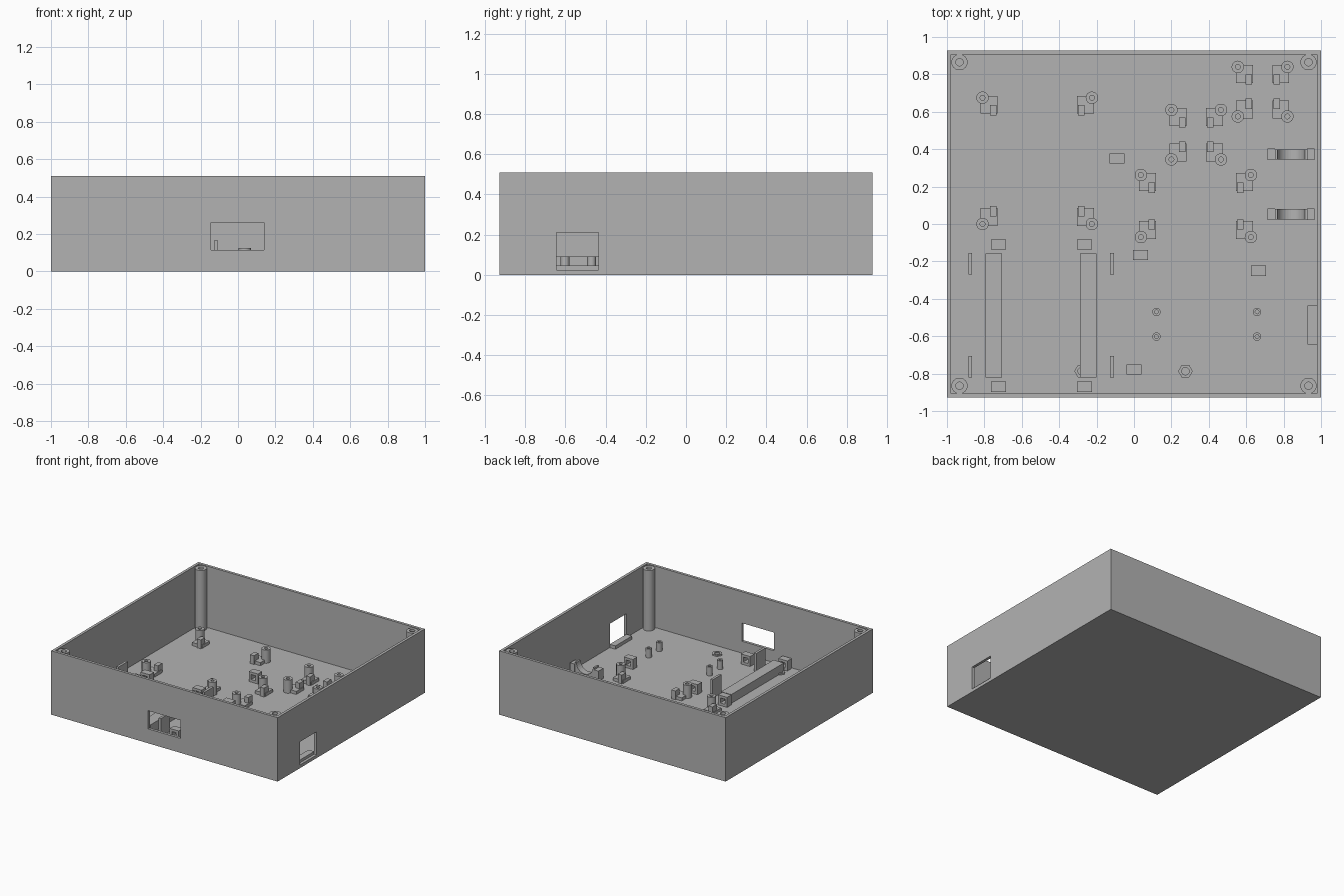
import bpy, bmesh, math
from mathutils import Matrix

if "Cube" in bpy.data.objects:
    bpy.data.objects.remove(bpy.data.objects["Cube"])

grey = bpy.data.materials.new("plain grey")
grey.use_nodes = True
grey.diffuse_color = (0.45, 0.45, 0.45, 1)
grey.node_tree.nodes["Principled BSDF"].inputs["Base Color"].default_value = grey.diffuse_color

FLOOR = 0.02
WALL = 0.022
HX, HY, TOP = 1.0, 0.928, 0.51


def finish(name, bm):
    bmesh.ops.recalc_face_normals(bm, faces=bm.faces)
    mesh = bpy.data.meshes.new(name)
    bm.to_mesh(mesh)
    bm.free()
    mesh.materials.append(grey)
    obj = bpy.data.objects.new(name, mesh)
    bpy.context.collection.objects.link(obj)
    return obj


def boxes(name, spans):
    """One object made of boxes, each given as (x0, x1, y0, y1, z0, z1)."""
    bm = bmesh.new()
    for x0, x1, y0, y1, z0, z1 in spans:
        move = Matrix.Translation(((x0 + x1) / 2, (y0 + y1) / 2, (z0 + z1) / 2))
        size = Matrix.Diagonal((abs(x1 - x0), abs(y1 - y0), z1 - z0, 1))
        bmesh.ops.create_cube(bm, size=1, matrix=move @ size)
    return finish(name, bm)


def tube(name, x, y, radius, hole, z1, hole_z=FLOOR, sides=24, hole_sides=24):
    """Upright post with a blind hole in its top."""
    bm = bmesh.new()

    def ring(r, z, n):
        return [bm.verts.new((x + r * math.cos(math.tau * i / n),
                              y + r * math.sin(math.tau * i / n), z)) for i in range(n)]

    loops = [ring(radius, FLOOR - 0.005, sides), ring(radius, z1, sides),
             ring(hole, z1, hole_sides), ring(hole, hole_z, hole_sides)]
    for a, b in zip(loops, loops[1:]):
        n, m = len(a), len(b)
        step = m // n
        for i in range(n):
            outer = [a[i], a[(i + 1) % n]]
            inner = [b[(i * step + k) % m] for k in range(step, -1, -1)]
            bm.faces.new(outer + inner)
    bm.faces.new(loops[0])
    bm.faces.new(loops[-1])
    obj = finish(name, bm)
    if sides > 6:
        bpy.ops.object.select_all(action='DESELECT')
        obj.select_set(True)
        bpy.context.view_layer.objects.active = obj
        bpy.ops.object.shade_smooth_by_angle(angle=math.radians(35))
    return obj


# Open tray with a front window and a side window
tray = boxes("tray", [(-HX, HX, -HY, HY, 0, TOP)])
cutters = [
    boxes("cavity_cutter", [(-HX + WALL, HX - WALL, -HY + WALL, HY - WALL, FLOOR, 1)]),
    boxes("front_window_cutter", [(-0.145, 0.14, -1, -0.8, 0.115, 0.26)]),
    boxes("side_window_cutter", [(0.9, 1.1, -0.645, -0.435, 0.025, 0.21)]),
]
bpy.context.view_layer.objects.active = tray
for cutter in cutters:
    cutter.hide_render = True
    mod = tray.modifiers.new("cut", 'BOOLEAN')
    mod.operation = 'DIFFERENCE'
    mod.solver = 'EXACT'
    mod.object = cutter
    bpy.ops.object.modifier_apply(modifier=mod.name)
    bpy.data.objects.remove(cutter)

# Ledge inside the side window
boxes("window_ledge", [(0.928, HX - WALL, -0.645, -0.435, FLOOR, 0.047)])

# Tall lid screw posts in the corners
for sx in (-1, 1):
    for sy in (-1, 1):
        tube("corner_post", sx * 0.933, sy * 0.865, 0.043, 0.02, 0.503, 0.4)

# Board mounts: a screw post, a low pad and a stop block at each board corner
boards = [(-0.81, -0.225, 0.0, 0.675), (0.2, 0.465, 0.345, 0.61),
          (0.555, 0.82, 0.575, 0.84), (0.037, 0.625, -0.07, 0.262)]
for x0, x1, y0, y1 in boards:
    for x, u in ((x0, 1), (x1, -1)):
        for y, v in ((y0, 1), (y1, -1)):
            tube("mount_post", x, y, 0.033, 0.013, 0.125, 0.05)
            boxes("mount_pad", [
                (x - u * 0.01, x + u * 0.08, y - v * 0.01, y + v * 0.085, FLOOR, 0.045),
                (x + u * 0.04, x + u * 0.075, y + v * 0.04, y + v * 0.095, FLOOR, 0.09)])

# Small loops for cable ties, open from front to back
loops = [(-0.725, -0.11), (-0.265, -0.11), (-0.725, -0.87), (-0.265, -0.87),
         (-0.09, 0.35), (0.035, -0.165), (0.665, -0.25), (0.0, -0.778)]
for x, y in loops:
    a, b, t = 0.04, 0.027, 0.02
    boxes("tie_loop", [
        (x - a, x - a + t, y - b, y + b, FLOOR, 0.1),
        (x + a - t, x + a, y - b, y + b, FLOOR, 0.1),
        (x - a + t, x + a - t, y - b, y + b, FLOOR, 0.04),
        (x - a + t, x + a - t, y - b, y + b, 0.08, 0.1)])

# Long rails and the upright guide plates beside them
for x in (-0.75, -0.245):
    boxes("rail", [(x - 0.045, x + 0.045, -0.82, -0.158, FLOOR, 0.09)])
for x in (-0.875, -0.117):
    for y in (-0.212, -0.763):
        boxes("guide_plate", [(x - 0.01, x + 0.01, y - 0.057, y + 0.057, FLOOR, 0.165)])

# Small standoffs and low hexagonal bosses
for x in (0.12, 0.658):
    for y in (-0.47, -0.602):
        tube("standoff", x, y, 0.022, 0.01, 0.09, 0.04)
for x in (-0.28, 0.275):
    tube("hex_boss", x, -0.787, 0.039, 0.02, 0.03, 0.021, 6, 24)

# Curved cradles with a block at each end
for y in (0.372, 0.052):
    x, r, zc, n = 0.84, 0.073, 0.115, 16
    boxes("cradle_ends", [(x + s * 0.085, x + s * 0.125, y - 0.031, y + 0.031, FLOOR, 0.1)
                          for s in (-1, 1)])
    bm = bmesh.new()
    arc = [(x - r * math.cos(math.pi * i / n), zc - r * math.sin(math.pi * i / n))
           for i in range(n + 1)]
    outline = [(x + 0.087, zc), (x + 0.087, FLOOR), (x - 0.087, FLOOR), (x - 0.087, zc)] + arc
    face = bm.faces.new([bm.verts.new((px, y - 0.027, pz)) for px, pz in outline])
    new = bmesh.ops.extrude_face_region(bm, geom=[face])["geom"]
    bmesh.ops.translate(bm, vec=(0, 0.054, 0),
                        verts=[g for g in new if isinstance(g, bmesh.types.BMVert)])
    finish("cradle", bm)
